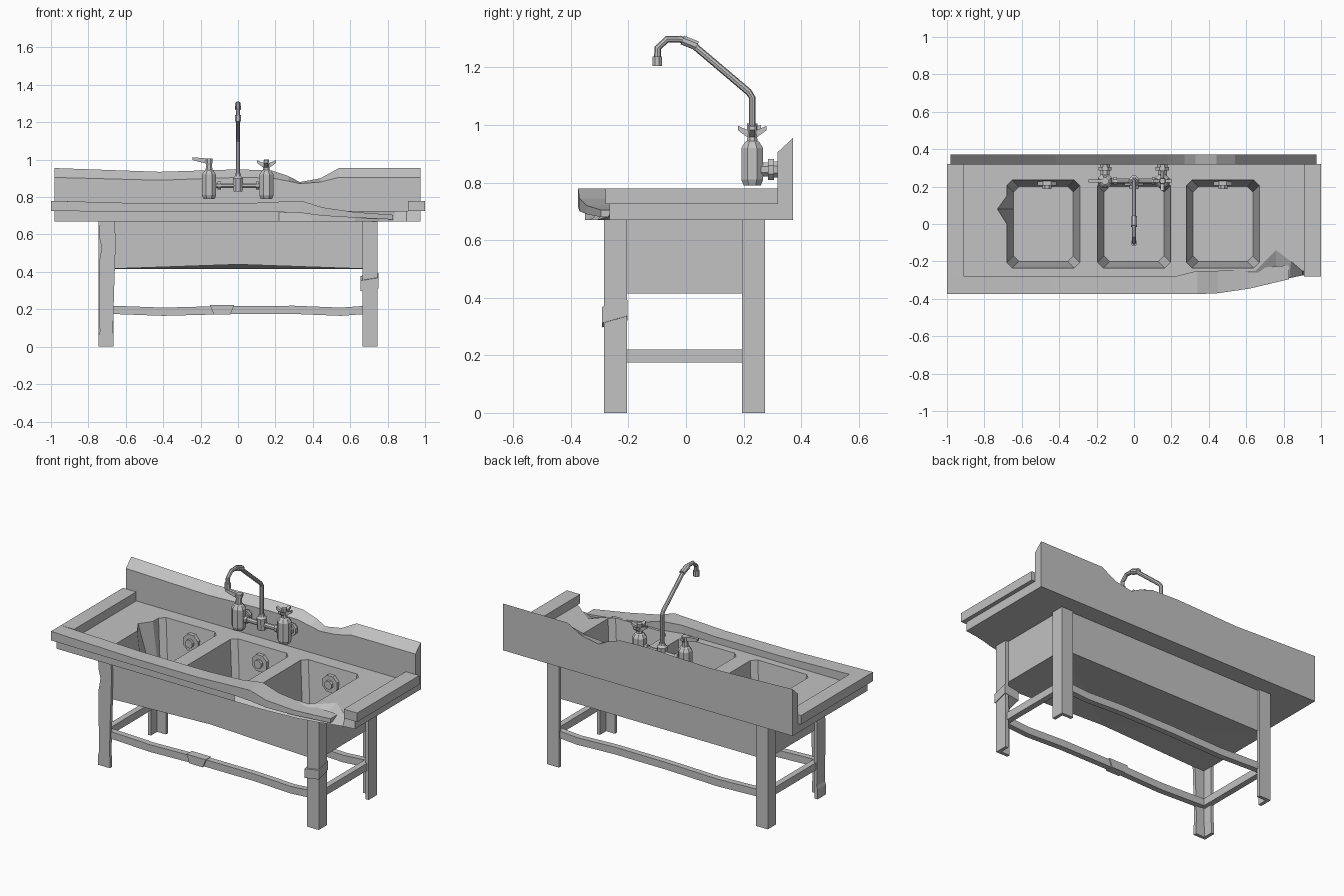
import bpy, bmesh
from math import sin, cos, pi
from mathutils import Vector

if "Cube" in bpy.data.objects:
    bpy.data.objects.remove(bpy.data.objects["Cube"])

steel = bpy.data.materials.new("grey_steel")
steel.use_nodes = True
GREY = (0.54, 0.54, 0.54, 1)
steel.diffuse_color = GREY
steel.node_tree.nodes["Principled BSDF"].inputs["Base Color"].default_value = GREY


def finish(name, bm):
    bmesh.ops.recalc_face_normals(bm, faces=bm.faces)
    mesh = bpy.data.meshes.new(name)
    bm.to_mesh(mesh)
    bm.free()
    mesh.materials.append(steel)
    ob = bpy.data.objects.new(name, mesh)
    bpy.context.collection.objects.link(ob)
    return ob


def bridge(bm, a, b):
    n = len(a)
    for i in range(n):
        j = (i + 1) % n
        bm.faces.new((a[i], a[j], b[j], b[i]))


def loft(name, rings):
    """Closed solid through a list of point rings."""
    bm = bmesh.new()
    loops = [[bm.verts.new(p) for p in r] for r in rings]
    for a, b in zip(loops, loops[1:]):
        bridge(bm, a, b)
    bm.faces.new(loops[0])
    bm.faces.new(loops[-1])
    return finish(name, bm)


def box(name, x0, x1, y0, y1, z0, z1):
    ring = [(x0, y0), (x1, y0), (x1, y1), (x0, y1)]
    return loft(name, [[(x, y, z) for x, y in ring] for z in (z0, z1)])


def turned(name, origin, axis, profile, sides=8):
    """Prism of revolution; profile holds (distance, radius)."""
    axis, origin = Vector(axis), Vector(origin)
    u = axis.orthogonal().normalized()
    v = axis.cross(u)
    rings = []
    for t, r in profile:
        r /= cos(pi / sides)
        angles = [(k + 0.5) * 2 * pi / sides for k in range(sides)]
        rings.append([origin + axis * t + u * r * cos(a) + v * r * sin(a) for a in angles])
    return loft(name, rings)


# Worktop slab, three tapered basins and the tub below, as one closed shell
TOP, UNDER, TUB, FLOOR = 0.725, 0.67, 0.415, 0.46
bm = bmesh.new()


def loop(points):
    vs = [bm.verts.new(p) for p in points]
    es = [bm.edges.new((vs[i], vs[(i + 1) % len(vs)])) for i in range(len(vs))]
    return vs, es


def basin_points(cx, inset, z, dent):
    x0, x1 = cx - 0.195 + inset, cx + 0.195 - inset
    y0, y1, c = -0.235 + inset, 0.235 - inset, 0.03
    pts = [(x0 + c, y0), (x1 - c, y0), (x1, y0 + c), (x1, y1 - c),
           (x1 - c, y1), (x0 + c, y1), (x0, y1 - c)]
    if dent:
        pts += [(x0, 0.15), (x0 - (0.05 if inset == 0 else 0), 0.08), (x0, 0.0)]
    pts.append((x0, y0 + c))
    return [(x, y, z) for x, y in pts]


# the front right of the upper outline is torn back
upper = [(-0.98, -0.35), (0.22, -0.35), (0.35, -0.27), (0.65, -0.25), (0.76, -0.14),
         (0.84, -0.2), (0.9, -0.25), (0.975, -0.265), (0.975, 0.32), (-0.98, 0.32)]
lower = [(-0.98, -0.35), (0.22, -0.35), (0.4, -0.35), (0.62, -0.335), (0.76, -0.31),
         (0.83, -0.29), (0.9, -0.275), (0.975, -0.265), (0.975, 0.32), (-0.98, 0.32)]
top_v, top_e = loop([(x, y, TOP) for x, y in upper])
low_v, low_e = loop([(x, y, UNDER) for x, y in lower])
bridge(bm, top_v, low_v)
for cx in (-0.485, 0, 0.475):
    rim_v, rim_e = loop(basin_points(cx, 0, TOP, cx < -0.1))
    flr_v, flr_e = loop(basin_points(cx, 0.035, FLOOR, cx < -0.1))
    bridge(bm, rim_v, flr_v)
    bm.faces.new(flr_v)
    top_e += rim_e
bmesh.ops.triangle_fill(bm, edges=top_e, normal=(0, 0, 1), use_beauty=True)
tub = [(-0.724, -0.27), (0, -0.27), (0.724, -0.27), (0.724, 0.262), (-0.724, 0.262)]
tub_v, tub_e = loop([(x, y, UNDER) for x, y in tub])
bot_v, bot_e = loop([(x, y, TUB + (0.025 if x == 0 else 0)) for x, y in tub])
bridge(bm, tub_v, bot_v)
for i, j in ((2, 3), (3, 4), (4, 0)):
    bm.faces.new((bot_v[1], bot_v[i], bot_v[j]))
bmesh.ops.triangle_fill(bm, edges=low_e + tub_e, normal=(0, 0, -1), use_beauty=True)
finish("worktop_and_basins", bm)

# Raised rim: sides, and a front strip that collapses to the right
box("left_rim", -1, -0.91, -0.28, 0.32, TOP, 0.78)
box("right_rim", 0.91, 1, -0.28, 0.32, TOP, 0.78)
strip = [(-1, -0.375, -0.28, 0.78, 0.725), (-0.45, -0.375, -0.28, 0.765, 0.722),
         (0, -0.375, -0.28, 0.765, 0.72), (0.22, -0.375, -0.28, 0.775, 0.72),
         (0.34, -0.375, -0.25, 0.78, 0.715), (0.45, -0.37, -0.25, 0.745, 0.7),
         (0.62, -0.345, -0.24, 0.72, 0.69), (0.83, -0.295, -0.22, 0.705, 0.68)]
loft("front_rim", [[(x, f, lo), (x, b, lo), (x, b, hi), (x, f, hi)]
                   for x, f, b, hi, lo in strip])

# Backsplash with a sloped top and a crushed dip
crest = [(-0.98, 0.955, 0.905), (-0.42, 0.935, 0.89), (0, 0.948, 0.905), (0.18, 0.942, 0.902),
         (0.27, 0.912, 0.885), (0.33, 0.88, 0.872), (0.44, 0.9, 0.88),
         (0.54, 0.955, 0.905), (0.975, 0.955, 0.905)]
loft("backsplash", [[(x, 0.318, UNDER), (x, 0.372, UNDER), (x, 0.372, b), (x, 0.318, f)]
                    for x, b, f in crest])


# Angle-section legs; bends lists (height, sideways shift, width factor)
def leg(name, sx, sy, bends):
    ox, oy, w, t = sx * 0.745, (-0.285 if sy < 0 else 0.275), 0.08, 0.02
    section = [(0, 0), (w, 0), (w, t), (t, t), (t, w), (0, w)]
    loft(name, [[(ox - sx * (a * k + d), oy - sy * b, z) for a, b in section]
                for z, d, k in bends])


straight = [(0, 0, 1), (0.67, 0, 1)]
leg("front_left_leg", 1, -1, straight)
leg("back_left_leg", 1, 1, straight)
leg("back_right_leg", -1, 1, straight)
leg("front_right_leg", -1, -1, [(0, 0, 1), (0.06, 0, 1), (0.08, 0.006, 0.88), (0.3, 0.004, 0.98),
                               (0.46, 0.004, 1.05), (0.53, 0.016, 0.92),
                               (0.59, 0.002, 1.1), (0.67, 0, 1.05)])

# Folded patch round one front leg
patch = [(0.75, -0.292), (0.75, -0.203), (0.655, -0.203), (0.655, -0.292)]
loft("leg_patch", [[(x, y, z + (0.025 if y > -0.25 else 0) - (0.015 if x < 0.7 else 0))
                    for x, y in patch] for z in (0.312, 0.368)])


# Lower rails, the long ones slightly bent
def long_rail(name, y, bends):
    loft(name, [[(x, y - 0.018, z - 0.022), (x, y + 0.018, z - 0.022),
                 (x, y + 0.018, z + 0.022), (x, y - 0.018, z + 0.022)] for x, z in bends])


sag = [(-0.7, 0.198), (-0.4, 0.187), (-0.05, 0.196), (0.3, 0.197), (0.55, 0.187), (0.7, 0.198)]
long_rail("front_rail", -0.255, sag)
long_rail("back_rail", 0.245, sag)
for side, x in (("left", 0.715), ("right", -0.715)):
    box(side + "_side_rail", x - 0.018, x + 0.018, -0.26, 0.25, 0.175, 0.22)

# Crumpled clamp on the front rail
clamp = [(-0.15, 0.03), (-0.11, -0.005), (-0.08, 0.005), (-0.05, -0.005), (-0.02, 0.03)]
loft("rail_clamp", [[(x, -0.283, 0.172), (x, -0.232, 0.172),
                     (x + d, -0.232, 0.223), (x + d, -0.283, 0.223)]
                    for x, d in [(-0.13, -0.02), (-0.1, 0.01), (-0.08, -0.005),
                                 (-0.06, -0.005), (-0.04, 0.02)]])

# Overflow fittings on the back wall of each basin
for i, x in enumerate((-0.465, 0, 0.475)):
    turned(f"overflow_{i + 1}", (x, 0.235, 0.63), (0, -1, 0),
           [(0, 0.05), (0.03, 0.05), (0.03, 0.024), (0.048, 0.024)])

# Mixer tap: valves, wall unions, cross bar and spout
TY = 0.23
for side, x in (("left", 0.152), ("right", -0.155)):
    turned(side + "_valve", (x, TY, 0), (0, 0, 1),
           [(0.79, 0.03), (0.81, 0.038), (0.92, 0.038), (0.94, 0.025),
            (0.945, 0.018), (1.0, 0.014)])
    turned(side + "_union", (x, TY, 0.845), (0, 1, 0),
           [(0, 0.024), (0.055, 0.024), (0.055, 0.036), (0.075, 0.036),
            (0.075, 0.028), (0.09, 0.028)])
turned("cross_bar", (-0.155, TY, 0.862), (1, 0, 0), [(0, 0.014), (0.307, 0.014)])
for i, x in enumerate((-0.11, 0.095)):
    turned(f"bar_nut_{i + 1}", (x, TY, 0.862), (1, 0, 0), [(0, 0.021), (0.018, 0.021)])
turned("spout_base", (0, TY, 0), (0, 0, 1),
       [(0.83, 0.024), (0.9, 0.028), (0.91, 0.018), (0.925, 0.015)])


def fin(name, x, dx, dy, reach, z_root, z_tip):
    """Handle blade pointing along (dx, dy)."""
    def ring(r, lo, hi):
        return [(x + dx * r + s * dy * 0.009, TY + dy * r + s * dx * 0.009, z)
                for s, z in ((-1, lo), (1, lo), (1, hi), (-1, hi))]
    loft(name, [ring(0, z_root, z_root + 0.03), ring(reach, z_tip, z_tip + 0.015)])


for i, (dx, dy) in enumerate(((1, 0), (0, 1), (-1, 0), (0, -1))):
    fin(f"left_handle_fin_{i + 1}", 0.152, dx, dy, 0.05, 0.945, 0.982)
fin("right_handle_lever", -0.155, -1, 0, 0.088, 0.975, 0.998)
fin("right_handle_stub", -0.155, 0, 1, 0.03, 0.96, 0.985)
turned("right_handle_cap", (-0.155, TY, 0), (0, 0, 1), [(0.98, 0.018), (1.005, 0.018)])

path = [Vector((0, y, z)) for y, z in (
    (0.23, 0.91), (0.23, 1.095), (0.217, 1.115), (0.02, 1.282), (-0.02, 1.298),
    (-0.065, 1.298), (-0.098, 1.268), (-0.1, 1.21))]
rings = []
for i, p in enumerate(path):
    d = (path[min(i + 1, len(path) - 1)] - path[max(i - 1, 0)]).normalized()
    side = Vector((1, 0, 0))
    rings.append([p + 0.012 * (side * cos(a) + d.cross(side) * sin(a))
                  for a in [k * pi / 4 for k in range(8)]])
loft("spout", rings)
turned("spout_nozzle", (0, -0.1, 0), (0, 0, 1), [(1.205, 0.017), (1.238, 0.017)])
bend = (path[4] - path[3]).normalized()
turned("spout_collar", path[3] - bend * 0.02, bend, [(0, 0.016), (0.055, 0.016)])
